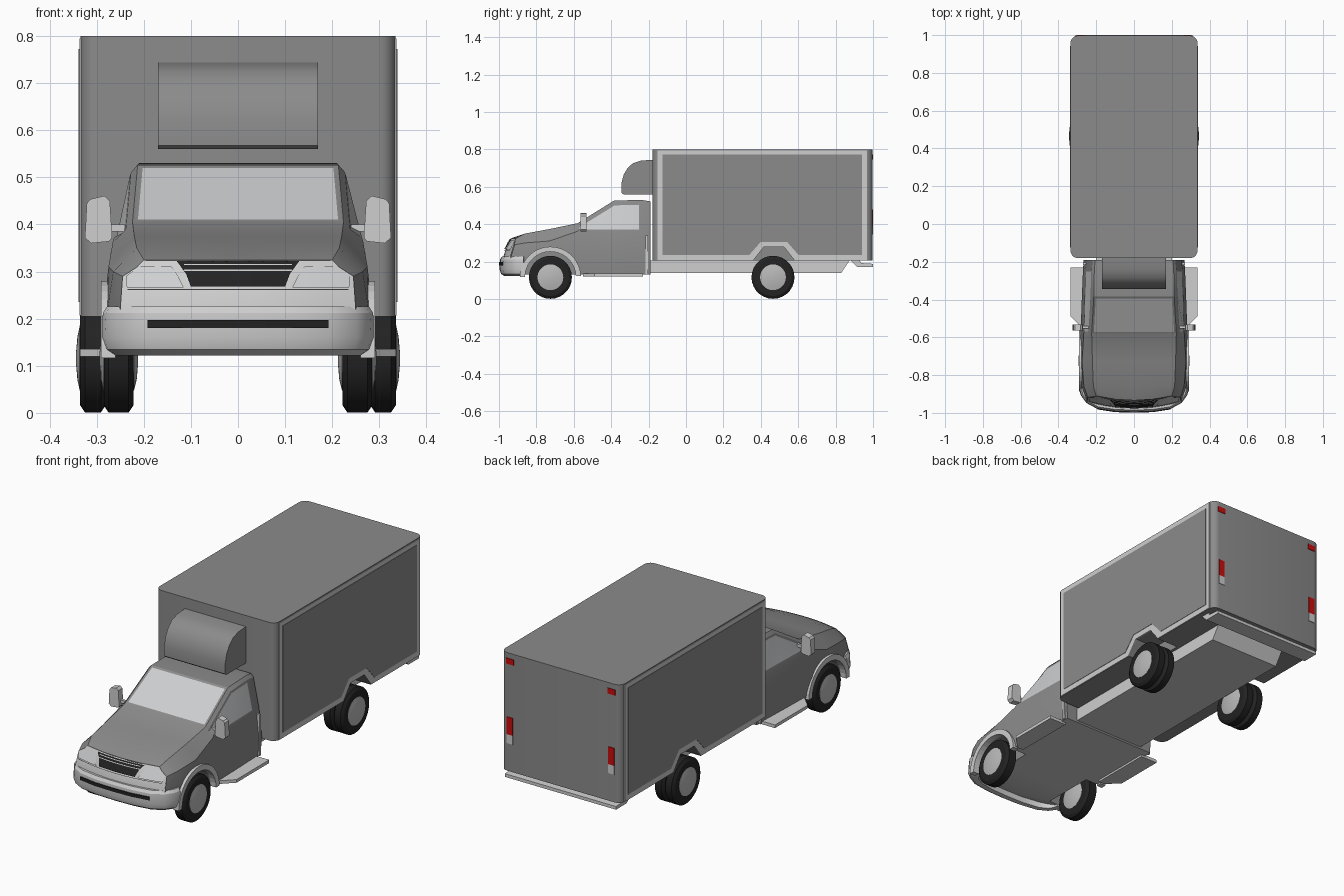
import bpy
import bmesh
from math import cos, sin, pi, radians, hypot

if "Cube" in bpy.data.objects:
    bpy.data.objects.remove(bpy.data.objects["Cube"], do_unlink=True)


def material(name, r, g, b):
    m = bpy.data.materials.new(name)
    m.use_nodes = True
    m.diffuse_color = (r, g, b, 1)
    m.node_tree.nodes["Principled BSDF"].inputs["Base Color"].default_value = (r, g, b, 1)
    return m


BODY = material("body grey", .26, .26, .26)
TRIM = material("light trim", .62, .62, .62)
GLASS = material("window grey", .61, .62, .63)
HUB = material("hub grey", .49, .49, .49)
BLACK = material("tyre black", .016, .016, .016)
RED = material("lamp red", .6, .004, .004)


def finish(name, bm, *mats):
    bmesh.ops.recalc_face_normals(bm, faces=bm.faces[:])
    me = bpy.data.meshes.new(name)
    bm.to_mesh(me)
    bm.free()
    ob = bpy.data.objects.new(name, me)
    bpy.context.collection.objects.link(ob)
    for m in mats:
        me.materials.append(m)
    return ob


def activate(ob):
    bpy.ops.object.select_all(action='DESELECT')
    ob.select_set(True)
    bpy.context.view_layer.objects.active = ob


def smooth(ob, angle=28):
    activate(ob)
    bpy.ops.object.shade_smooth_by_angle(angle=radians(angle))


def cut(ob, cutter):
    cutter.hide_render = True
    mod = ob.modifiers.new("cut", 'BOOLEAN')
    mod.operation, mod.solver, mod.object = 'DIFFERENCE', 'EXACT', cutter
    activate(ob)
    bpy.ops.object.modifier_apply(modifier=mod.name)
    bpy.data.objects.remove(cutter, do_unlink=True)


def bridge(bm, rings, closed=True):
    """Join rings of vertices with quads; returns faces per span."""
    n = len(rings[0])
    return [[bm.faces.new((a[j], a[(j + 1) % n], b[(j + 1) % n], b[j]))
             for j in range(n if closed else n - 1)] for a, b in zip(rings, rings[1:])]


def prism(name, pts, axis, a, b, mat):
    """Extrude a flat outline along an axis from a to b."""
    place = {'x': lambda p, t: (t, p[0], p[1]),
             'y': lambda p, t: (p[0], t, p[1]),
             'z': lambda p, t: (p[0], p[1], t)}[axis]
    bm = bmesh.new()
    rings = [[bm.verts.new(place(p, t)) for p in pts] for t in (a, b)]
    bridge(bm, rings)
    for r in rings:
        bm.faces.new(r)
    return finish(name, bm, mat)


def rect(u0, u1, v0, v1):
    return [(u0, v0), (u1, v0), (u1, v1), (u0, v1)]


def arc(cy, cz, r, a0, a1, n):
    return [(cy + r * cos(radians(a0 + (a1 - a0) * i / n)),
             cz + r * sin(radians(a0 + (a1 - a0) * i / n))) for i in range(n + 1)]


def lathe(name, profile, y, z, side, mat, n=28):
    """Turn (x, radius) points around an axle along x."""
    bm = bmesh.new()
    rings = [[bm.verts.new((side * x, y + r * cos(2 * pi * i / n), z + r * sin(2 * pi * i / n)))
              for i in range(n)] for x, r in profile]
    bridge(bm, rings)
    bm.faces.new(rings[0])
    bm.faces.new(rings[-1])
    ob = finish(name, bm, mat)
    smooth(ob)
    return ob


def sweep(name, half_path, profile, mat):
    """Sweep an (outward offset, z) profile along a mirrored plan path."""
    path = [(-x, y) for x, y in half_path[:0:-1]] + half_path
    bm = bmesh.new()
    rings = []
    for i, (x, y) in enumerate(path):
        p, q = path[max(i - 1, 0)], path[min(i + 1, len(path) - 1)]
        dx, dy = q[0] - p[0], q[1] - p[1]
        d = hypot(dx, dy)
        rings.append([bm.verts.new((x + o * dy / d, y - o * dx / d, z)) for o, z in profile])
    bridge(bm, rings)
    bm.faces.new(rings[0])
    bm.faces.new(rings[-1])
    ob = finish(name, bm, mat)
    smooth(ob)


def nose_y(x, z):
    return -.975 + .6 * x * x + .55 * max(0, z - .25)


def nose_patch(name, rows, offset, mat, n=10):
    """Thin sheet lying on the curved nose; rows are (z, x0, x1)."""
    bm = bmesh.new()
    rings = []
    for z, x0, x1 in rows:
        xs = [x0 + (x1 - x0) * i / n for i in range(n + 1)]
        rings.append([bm.verts.new((x, nose_y(x, z) - offset, z)) for x in xs])
    bridge(bm, rings, closed=False)
    ob = finish(name, bm, mat)
    ob.data.flip_normals() if ob.data.polygons[0].normal.y > 0 else None
    smooth(ob)


# Cab: lofted sections (y, low width, mid width, shoulder width, shoulder z, top width, top z)
stations = [(None, .24, .25, .245, .29, .20, .325),
            (-.86, .27, .277, .265, .30, .215, .350),
            (-.73, .28, .285, .275, .31, .22, .374),
            (-.58, .275, .283, .266, .362, .224, .405),
            (-.385, .27, .276, .261, .362, .213, .526),
            (-.24, .265, .27, .257, .362, .21, .530),
            (-.19, .26, .266, .25, .362, .205, .522)]
bm = bmesh.new()
rings = []
for y, wl, wm, ws, zs, wt, zt in stations:
    zb = .16 if y is None else .13
    half = [(0, zb), (wl, zb), (wm, .22), (ws, zs), (wt + .014, zt - .015),
            (wt, zt), (wt / 2, zt), (0, zt)]
    ring = half + [(-x, z) for x, z in half[-2:0:-1]]
    rings.append([bm.verts.new((x, nose_y(x, z) if y is None else y, z)) for x, z in ring])
spans = bridge(bm, rings)
bm.faces.new(rings[0])
bm.faces.new(rings[-1])
for span in spans:
    for j in (0, 13):
        span[j].material_index = 2
bmesh.ops.recalc_face_normals(bm, faces=bm.faces[:])
windows = [[spans[3][j] for j in (5, 6, 7, 8)],
           [spans[3][3], spans[4][3]], [spans[3][10], spans[4][10]]]
for group in windows:
    bmesh.ops.inset_region(bm, faces=group, thickness=.011, use_even_offset=True)
    for f in group:
        f.material_index = 1
cab = finish("cab", bm, BODY, GLASS, TRIM)
for side in (1, -1):
    cut(cab, lathe("wheel_well_cutter", [(.19, .138), (.33, .138)], -.725, .117, side, BODY))
smooth(cab, 24)

# Nose: light panel, headlights, grille and bars
nose_patch("nose_panel", [(.16, -.24, .24), (.22, -.25, .25), (.29, -.245, .245),
                          (.31, -.214, .214), (.324, -.2, .2)], .003, TRIM)
nose_patch("grille", [(.268, -.10, .10), (.295, -.11, .11), (.322, -.13, .13)], .006, BLACK)
for z in (.303, .315):
    nose_patch("grille_bar", [(z - .0015, -.115, .115), (z + .0015, -.115, .115)], .008, TRIM)
nose_patch("nose_seam", [(.2605, -.235, .235), (.2625, -.235, .235)], .005, HUB)
for side, label in ((1, "left"), (-1, "right")):
    nose_patch(label + "_headlight", [(.266, side * .115, side * .236), (.29, side * .127, side * .238),
                                      (.312, side * .142, side * .21)], .006, GLASS)

# Front bumper with its dark slot
bumper_path = [(0, -.985), (.1, -.982), (.19, -.968), (.245, -.938), (.272, -.9), (.278, -.868)]
sweep("front_bumper", bumper_path, [(-.04, .226), (0, .226), (.009, .212), (.012, .16),
                                    (.004, .135), (-.015, .122), (-.04, .122)], TRIM)
sweep("bumper_slot", bumper_path[:3], [(0, .18), (.014, .18), (.014, .197), (0, .197)], BLACK)

# Roof fairing above the cab
fairing = prism("roof_fairing", [(-.17, .56), (-.335, .56), (-.345, .568), (-.345, .62), (-.333, .665),
                                 (-.312, .7), (-.285, .725), (-.24, .74), (-.17, .745)],
                'x', -.17, .17, BODY)
smooth(fairing)

# Cargo box: rounded plan with wheel notches
W, R = .334, .035
plan = []
for sx, sy, a in ((1, 1, 0), (-1, 1, 90), (-1, -1, 180), (1, -1, 270)):
    plan += arc(sx * (W - R), (.997 - R) if sy > 0 else (-.18 + R), R, a, a + 90, 5)
box = prism("cargo_box", plan, 'z', .205, .80, BODY)
notch = [(.36, .207), (.415, .277), (.525, .277), (.58, .207)]
for side in (1, -1):
    low = [(.36, .19)] + notch + [(.58, .19)]
    cut(box, prism("notch_cutter", low, 'x', side * .215, side * .4, BODY))
smooth(box)

# Chassis and rear step
prism("chassis", [(-.2, .14), (.83, .14), (.875, .207), (-.2, .207)], 'x', -.2, .2, TRIM)
prism("rear_step", [(.88, .206), (.915, .172), (1.0, .172), (1.0, .188), (.935, .192), (.93, .206)],
      'x', -.31, .31, TRIM)

for side, label in ((1, "left"), (-1, "right")):
    # Side frame and panel following the wheel notch
    frame = [(-.152, .207)] + notch + [(.968, .207), (.968, .795), (-.152, .795)]
    prism(label + "_side_frame", frame, 'x', side * .33, side * .337, TRIM)
    panel = [(-.125, .235), (.338, .235), (.4, .306), (.54, .306), (.602, .235),
             (.942, .235), (.942, .772), (-.125, .772)]
    prism(label + "_side_panel", panel, 'x', side * .334, side * .339, BODY)

    # Wheels: single front, dual rear, with domed hubs
    for name, y, tyres in (("front", -.725, [(.222, .285)]),
                           ("rear", .465, [(.222, .277), (.281, .335)])):
        for a, b in tyres:
            lathe(label + "_" + name + "_tyre",
                  [(a, .068), (a, .1), (a + .01, .115), (b - .01, .115), (b, .1), (b, .068)],
                  y, .116, side, BLACK)
        a, b = tyres[0][0], tyres[-1][1]
        lathe(label + "_" + name + "_hub",
              [(a - .01, .01), (a - .007, .045), (a - .001, .069), (b + .001, .069),
               (b + .006, .045), (b + .009, .01)], y, .116, side, HUB)

    # Front arch flare
    flare = arc(-.725, .117, .163, 2, 180, 18) + arc(-.725, .117, .136, 180, 2, 18)
    prism(label + "_arch_flare", flare, 'x', side * .26, side * .291, TRIM)

    # Running board and rear cab strip
    board = [(side * x, y) for x, y in ((.24, -.55), (.275, -.55), (.335, -.49), (.335, -.23), (.24, -.23))]
    prism(label + "_running_board", board, 'z', .12, .136, TRIM)
    prism(label + "_cab_strip", rect(-.216, -.204, .132, .34), 'x', side * .25, side * .271, TRIM)

    # Door mirror and arm
    outline = [(side * x, z) for x, z in ((.267, .372), (.274, .364), (.312, .36), (.325, .372), (.321, .445),
                                          (.313, .454), (.283, .461), (.272, .45))]
    prism(label + "_mirror", outline, 'y', -.565, -.532, TRIM)
    prism(label + "_mirror_arm", rect(-.553, -.54, .385, .4), 'x', side * .24, side * .28, TRIM)

    # Tail lamps
    for name, z0, z1, w, mat in (("marker_lamp", .745, .773, .021, RED), ("tail_lamp", .39, .478, .017, RED),
                                 ("reverse_lamp", .345, .39, .017, TRIM)):
        prism(label + "_" + name, rect(side * .283 - w, side * .283 + w, z0, z1), 'y', .994, 1.0, mat)
